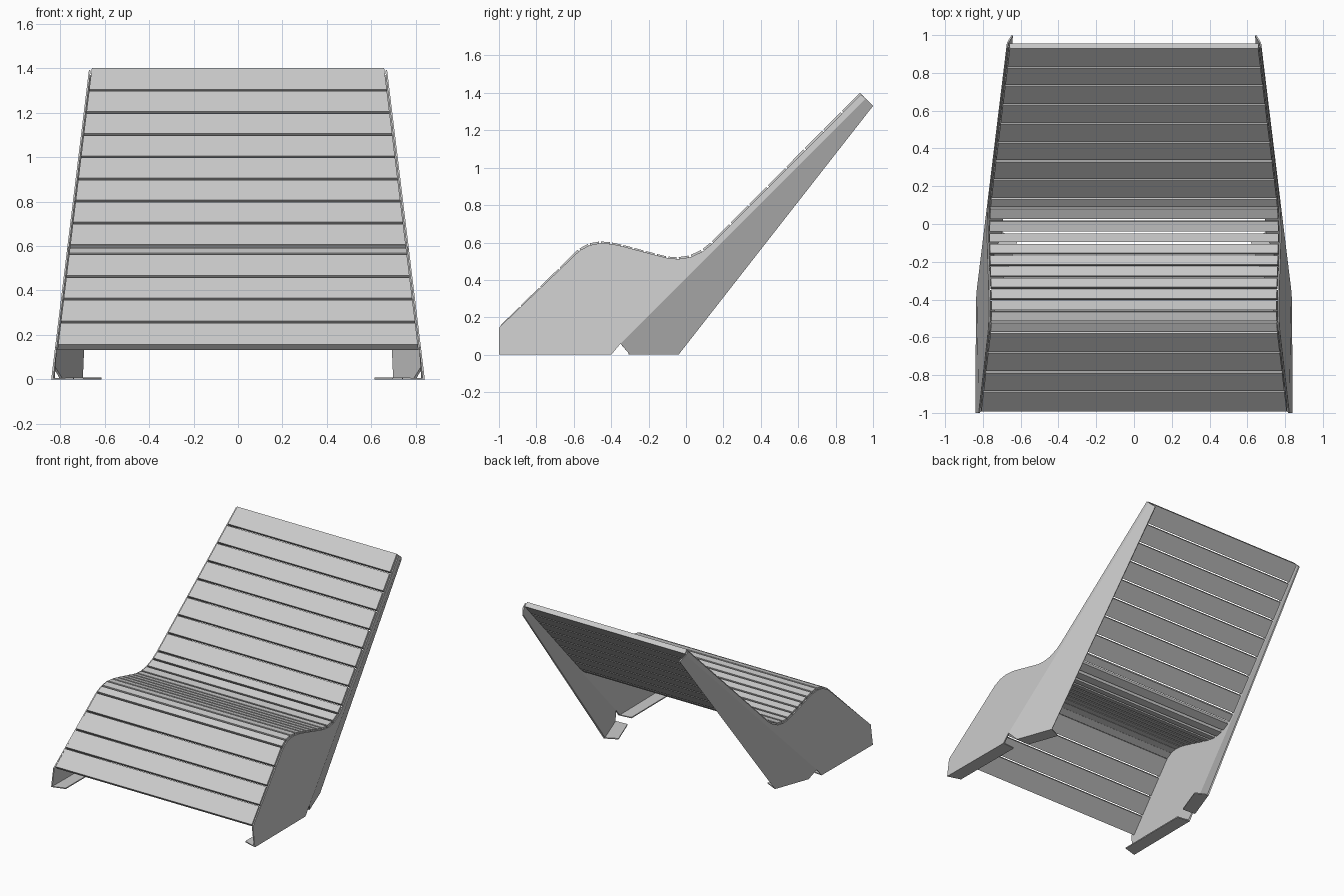
import bpy
import bmesh
from mathutils import Vector

old = bpy.data.objects.get("Cube")
if old:
    bpy.data.objects.remove(old, do_unlink=True)

grey = bpy.data.materials.new("light_grey_metal")
grey.use_nodes = True
grey.diffuse_color = (0.6, 0.6, 0.6, 1)
grey.node_tree.nodes["Principled BSDF"].inputs["Base Color"].default_value = (0.6, 0.6, 0.6, 1)

GAP = 0.012          # space between slats
SLAT = 0.035         # slat depth
SHEET = 0.008        # side sheet thickness


def outer_x(z):
    """Half width of the leaning side at a height."""
    return 0.84 - 0.122 * z


def side_point(y, z):
    """Point on the side sheet; behind the fold line it bends inward."""
    behind = max(0, y + 0.41 - z)
    return Vector((outer_x(z) - 0.365 * behind, y, z))


def finish(name, bm):
    mesh = bpy.data.meshes.new(name)
    bm.to_mesh(mesh)
    bm.free()
    mesh.materials.append(grey)
    ob = bpy.data.objects.new(name, mesh)
    bpy.context.collection.objects.link(ob)
    return ob


def divide(a, b, n):
    return [(a[0] + (b[0] - a[0]) * i / n, a[1] + (b[1] - a[1]) * i / n) for i in range(n + 1)]


# Lines followed by the slats, as (y, z)
seat_curve = [(-0.575, 0.565), (-0.52, 0.595), (-0.46, 0.606), (-0.4, 0.601), (-0.34, 0.588),
              (-0.28, 0.572), (-0.22, 0.556), (-0.16, 0.540), (-0.1, 0.525), (-0.045, 0.521),
              (0.02, 0.531), (0.085, 0.562), (0.135, 0.603)]
front_line = divide((-0.992, 0.157), seat_curve[0], 4)
back_line = divide(seat_curve[-1], (0.93, 1.4), 8)


# Slats: one box per span, with ends cut to the lean of the sides
def make_slats(name, line):
    bm = bmesh.new()
    last = len(line) - 2
    for i, (a, b) in enumerate(zip(line, line[1:])):
        a, b = Vector(a), Vector(b)
        along = (b - a).normalized()
        down = Vector((along.y, -along.x)) * SLAT
        if not (name == "leg_slats" and i == 0):
            a = a + along * GAP / 2
        if not (name == "back_slats" and i == last):
            b = b - along * GAP / 2
        ring = [a, b, b + down, a + down]
        ends = [[bm.verts.new((s * (outer_x(p.y) - 0.012), p.x, p.y)) for p in ring] for s in (-1, 1)]
        bm.faces.new(ends[0])
        bm.faces.new(ends[1][::-1])
        for k in range(4):
            n = (k + 1) % 4
            bm.faces.new((ends[0][k], ends[1][k], ends[1][n], ends[0][n]))
    bmesh.ops.recalc_face_normals(bm, faces=bm.faces)
    return finish(name, bm)


make_slats("leg_slats", front_line)
make_slats("seat_slats", seat_curve)
make_slats("back_slats", back_line)

# Folded sheet sides: front panel, bent rear panel and two foot flanges
bm = bmesh.new()


def vert(y, z):
    return bm.verts.new(side_point(y, z))


front_toe, front_heel = vert(-1, 0), vert(-0.4, 0)
notch, fold_top = vert(-0.35, 0.06), vert(0.96, 1.37)
rear_toe, rear_heel = vert(-0.3, 0), vert(-0.04, 0)
back_tip = vert(1, 1.33)
rim = [vert(y + 0.005, z - 0.009) for y, z in [back_line[-1]] + seat_curve[::-1]]
rim.append(vert(-1, 0.145))
bm.faces.new([front_toe, front_heel, notch, fold_top] + rim)
bm.faces.new([notch, rear_toe, rear_heel, back_tip, fold_top])


def add_flange(toe, heel):
    along = (heel.co - toe.co).normalized()
    inward = Vector((-along.y, along.x, 0)) * 0.1
    inner_toe = bm.verts.new(toe.co + inward + along * 0.03)
    inner_heel = bm.verts.new(heel.co + inward - along * 0.01)
    bm.faces.new((heel, toe, inner_toe, inner_heel))


add_flange(front_toe, front_heel)
add_flange(rear_toe, rear_heel)
sides = finish("side_panels", bm)
solid = sides.modifiers.new("thickness", 'SOLIDIFY')
solid.thickness = SHEET
solid.offset = -1
solid.use_even_offset = True
mirror = sides.modifiers.new("mirror", 'MIRROR')
mirror.use_axis[0] = True
